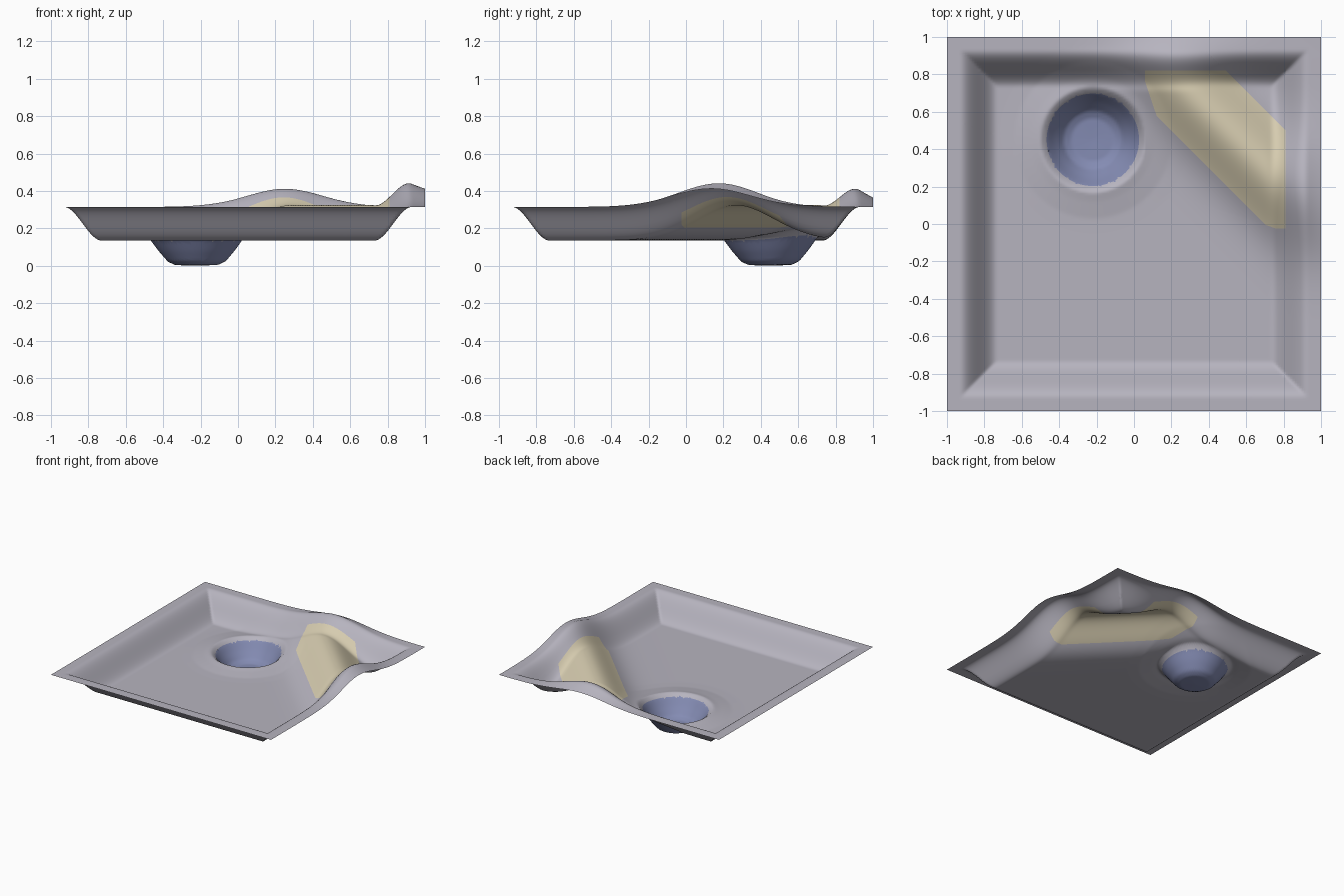
import bpy, bmesh, math
from mathutils import Vector

cube = bpy.data.objects.get("Cube")
if cube:
    bpy.data.objects.remove(cube)

FLOOR, RIM = 0.135, 0.315
CRATER = Vector((-0.22, 0.45, 0))
CRATER_RADIUS = 0.247
STEPS = 160
# Crater section: distance from its centre, height
CRATER_PROFILE = [(0, 0), (0.115, 0.004), (0.155, 0.022), (0.205, 0.08),
                  (0.25, 0.14), (0.28, 0.16), (0.33, 0.15), (0.42, 0.137), (0.5, FLOOR)]
# Sandy patch: half planes nx * x + ny * y > limit
PATCH = [(1, 1, 0.70), (-1, -1, -1.31), (-1, 0, -0.81), (0, -1, -0.82),
         (1, 0, 0.06), (0, 1, -0.025), (0.95, 0.32, 0.30), (0.32, 0.95, 0.22)]


def material(name, colour):
    mat = bpy.data.materials.new(name)
    mat.use_nodes = True
    mat.diffuse_color = (*colour, 1)
    mat.node_tree.nodes["Principled BSDF"].inputs["Base Color"].default_value = (*colour, 1)
    return mat


def smoothstep(low, high, value):
    t = min(max((value - low) / (high - low), 0), 1)
    return t * t * (3 - 2 * t)


def crater_height(r):
    for (r0, z0), (r1, z1) in zip(CRATER_PROFILE, CRATER_PROFILE[1:]):
        if r <= r1:
            return z0 + (z1 - z0) * (r - r0) / (r1 - r0)
    return FLOOR


def height(x, y):
    # Tray with sloping walls and the crater in its floor
    z = FLOOR + (RIM - FLOOR) * smoothstep(0.73, 0.93, max(abs(x), abs(y)))
    z += crater_height(math.hypot(x - CRATER.x, y - CRATER.y)) - FLOOR
    # Diagonal ridge, lower where it crosses the rim
    side, back = smoothstep(0.7, 1.1, x), smoothstep(0.7, 1.1, y)
    crest = 1.0 + 0.16 * side + 0.3 * back
    tall = max(0.19 - 0.11 * side - 0.165 * back, 0)
    return z + tall * math.exp(-0.5 * ((x + y - crest) / 0.21) ** 2)


# Flat sheet, cut along the outline of the patch
bm = bmesh.new()
bmesh.ops.create_grid(bm, x_segments=STEPS, y_segments=STEPS, size=1)
for nx, ny, limit in PATCH:
    normal = Vector((nx, ny, 0))
    bmesh.ops.bisect_plane(bm, geom=bm.verts[:] + bm.edges[:] + bm.faces[:], dist=1e-4,
                           plane_co=normal * limit / normal.length_squared, plane_no=normal)

# Pull the nearest points onto the round edge of the crater, then raise the sheet
for v in bm.verts:
    offset = v.co - CRATER
    if abs(offset.length - CRATER_RADIUS) < 1.1 / STEPS:
        v.co = CRATER + offset.normalized() * CRATER_RADIUS
    v.co.z = height(v.co.x, v.co.y)

# Colour by region
for f in bm.faces:
    f.smooth = True
    c = f.calc_center_median()
    if math.hypot(c.x - CRATER.x, c.y - CRATER.y) < CRATER_RADIUS:
        f.material_index = 1
    elif all(nx * c.x + ny * c.y > limit for nx, ny, limit in PATCH):
        f.material_index = 2

mesh = bpy.data.meshes.new("terrain_tray")
bm.to_mesh(mesh)
bm.free()
terrain = bpy.data.objects.new("terrain_tray", mesh)
bpy.context.collection.objects.link(terrain)
for name, colour in [("stone_grey", (0.47, 0.455, 0.52)),
                     ("crater_blue", (0.23, 0.26, 0.45)),
                     ("sand_yellow", (0.67, 0.60, 0.43))]:
    mesh.materials.append(material(name, colour))
